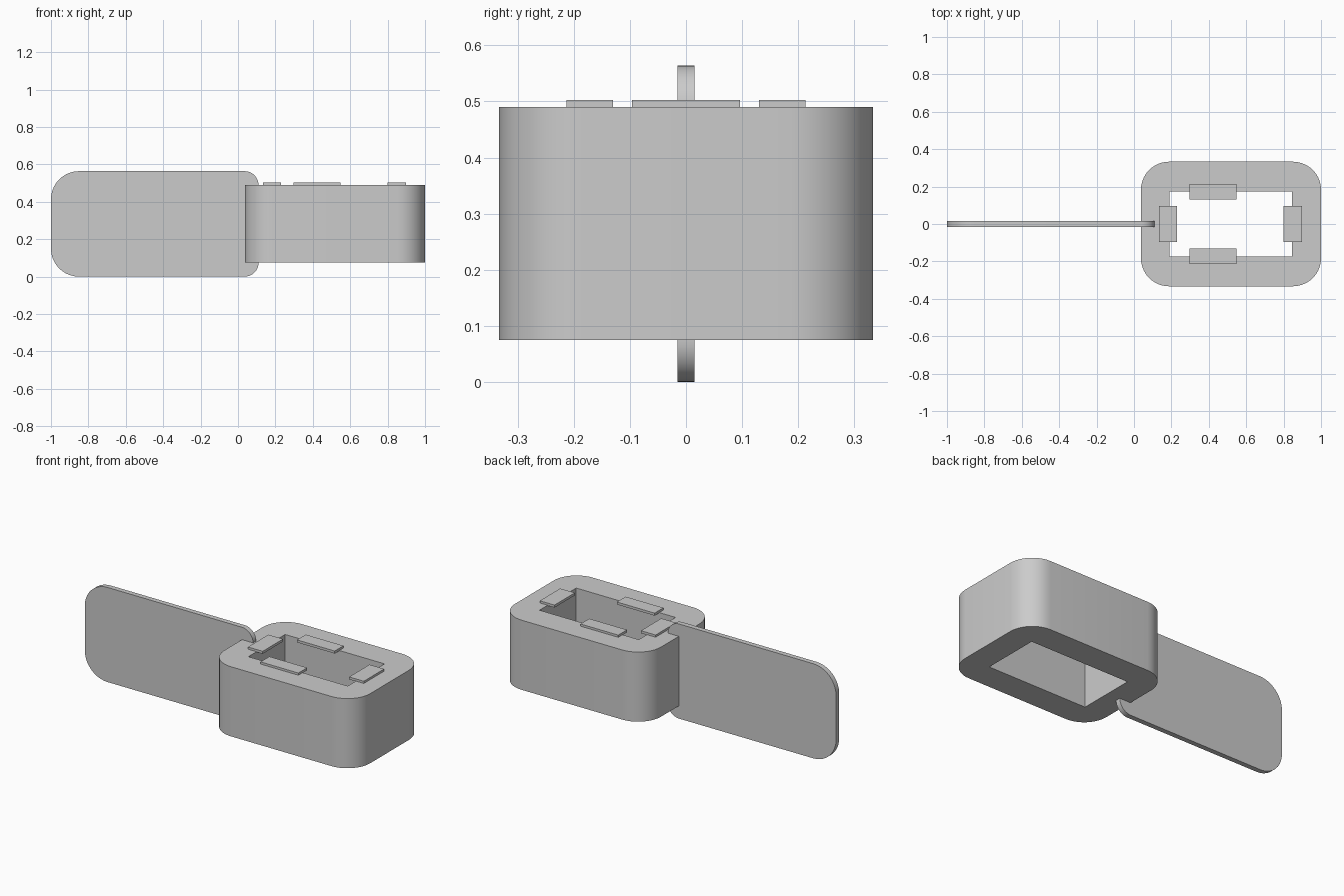
import bpy
import bmesh
from math import cos, sin, pi, radians
from mathutils import Matrix

old = bpy.data.objects.get("Cube")
if old:
    bpy.data.objects.remove(old, do_unlink=True)

grey = bpy.data.materials.new("plain_grey")
grey.use_nodes = True
colour = (0.6, 0.6, 0.6, 1)
grey.diffuse_color = colour
grey.node_tree.nodes["Principled BSDF"].inputs["Base Color"].default_value = colour


def rounded_rect(x0, x1, y0, y1, left=0, right=0, steps=10):
    """Outline with separate corner radii for its two ends."""
    points = []
    corners = [(x1, y1, right), (x0, y1, left), (x0, y0, left), (x1, y0, right)]
    for i, (x, y, r) in enumerate(corners):
        sx = -1 if x == x1 else 1
        sy = -1 if y == y1 else 1
        for k in range(steps + 1 if r else 1):
            a = (i + k / steps) * pi / 2
            points.append((x + sx * r + r * cos(a), y + sy * r + r * sin(a)))
    return points


def slab(name, outlines, low, high, turn=Matrix()):
    """Fill the outlines (later ones are holes) and extrude from low to high."""
    bm = bmesh.new()
    edges = []
    for outline in outlines:
        verts = [bm.verts.new((x, y, low)) for x, y in outline]
        edges += [bm.edges.new((v, verts[i - 1])) for i, v in enumerate(verts)]
    bmesh.ops.triangle_fill(bm, edges=edges, use_beauty=True)
    extruded = bmesh.ops.extrude_face_region(bm, geom=bm.faces[:])
    top = [g for g in extruded["geom"] if isinstance(g, bmesh.types.BMVert)]
    bmesh.ops.translate(bm, verts=top, vec=(0, 0, high - low))
    bmesh.ops.transform(bm, matrix=turn, verts=bm.verts[:])
    bmesh.ops.recalc_face_normals(bm, faces=bm.faces[:])
    mesh = bpy.data.meshes.new(name)
    bm.to_mesh(mesh)
    bm.free()
    mesh.shade_smooth()
    mesh.set_sharp_from_angle(angle=radians(30))
    mesh.materials.append(grey)
    obj = bpy.data.objects.new(name, mesh)
    bpy.context.collection.objects.link(obj)
    return obj


# Hollow body, open at the top and bottom
slab("body_frame", [rounded_rect(0.037, 1, -0.333, 0.333, 0.15, 0.15),
                    rounded_rect(0.19, 0.845, -0.173, 0.173)], 0.075, 0.49)

# Upright blade running into the body
slab("blade", [rounded_rect(-1, 0.11, 0, 0.564, 0.15, 0.075)],
     -0.015, 0.015, Matrix.Rotation(pi / 2, 4, "X"))

# Small pads on the rim
for name, x0, x1, y0, y1 in [("left_pad", 0.80, 0.897, -0.096, 0.096),
                             ("right_pad", 0.133, 0.23, -0.096, 0.096),
                             ("front_pad", 0.298, 0.547, -0.213, -0.13),
                             ("back_pad", 0.298, 0.547, 0.13, 0.213)]:
    slab(name, [rounded_rect(x0, x1, y0, y1)], 0.488, 0.503)
